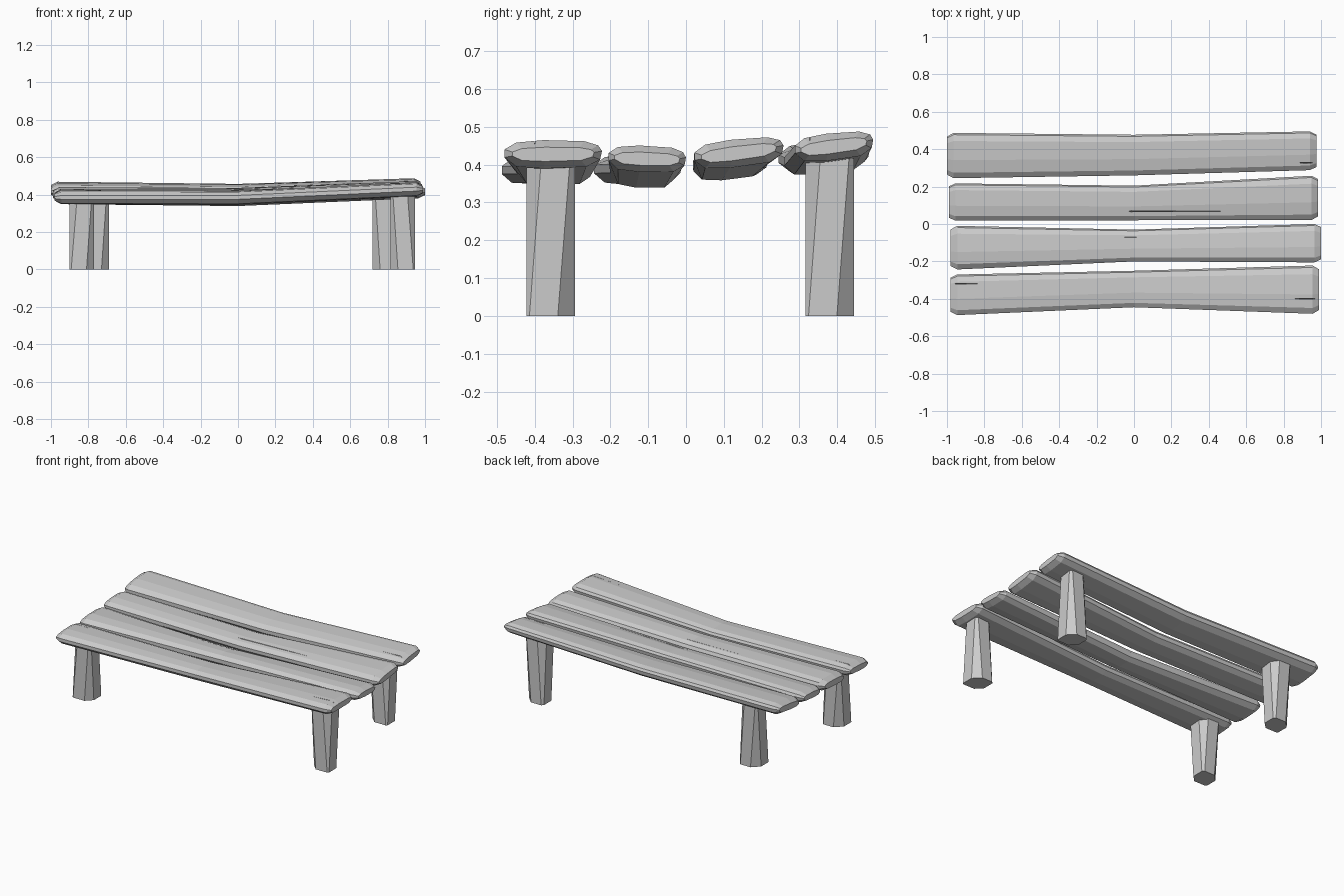
import bpy, bmesh
from mathutils import Vector, Matrix

cube = bpy.data.objects.get("Cube")
if cube:
    bpy.data.objects.remove(cube)

wood = bpy.data.materials.new("grey_wood")
wood.use_nodes = True
grey = (0.6, 0.6, 0.6, 1)
wood.diffuse_color = grey
wood.node_tree.nodes["Principled BSDF"].inputs["Base Color"].default_value = grey


def finish(bm, name):
    bmesh.ops.recalc_face_normals(bm, faces=bm.faces)
    mesh = bpy.data.meshes.new(name)
    bm.to_mesh(mesh)
    bm.free()
    mesh.materials.append(wood)
    obj = bpy.data.objects.new(name, mesh)
    bpy.context.collection.objects.link(obj)
    return obj


# Worn plank section: across the width and through the thickness, both -0.5 to 0.5
SECTION = [(-.5, -.1), (-.5, .18), (-.38, .42), (-.1, .5), (.32, .45), (.46, .3),
           (.5, .1), (.48, -.2), (.34, -.45), (-.1, -.5), (-.38, -.42)]


def ring(bm, x, station, wide=1.0, thick=1.0):
    y0, y1, z0, z1, tilt = station
    verts = []
    for u, v in SECTION:
        y = (y0 + y1) / 2 + u * (y1 - y0) * wide
        z = (z0 + z1) / 2 + v * (z1 - z0) * thick + u * tilt
        verts.append(bm.verts.new((x, y, z)))
    return verts


def plank(name, x0, x1, right, middle, left):
    bm = bmesh.new()
    rings = [ring(bm, x0, right, .84, .5), ring(bm, x0 + .035, right),
             ring(bm, 0, middle),
             ring(bm, x1 - .035, left), ring(bm, x1, left, .84, .5)]
    for a, b in zip(rings, rings[1:]):
        for i in range(len(a)):
            j = (i + 1) % len(a)
            bm.faces.new((a[i], a[j], b[j], b[i]))
    bm.faces.new(rings[0])
    bm.faces.new(rings[-1])
    return finish(bm, name)


def crack(board, x0, x1, y, z, width, peak=.3):
    """Cut a shallow tapering split into the top of a board."""
    bm = bmesh.new()
    xm = x0 + (x1 - x0) * peak
    top, keel = z + .06, z - .02
    ends = [bm.verts.new(p) for p in ((x0, y, top), (xm, y + width / 2, top),
                                      (x1, y, top), (xm, y - width / 2, top))]
    low = [bm.verts.new(p) for p in ((x0, y, z), (xm, y, keel), (x1, y, z))]
    bm.faces.new(ends)
    for f in ((ends[0], ends[1], low[1], low[0]), (ends[1], ends[2], low[2], low[1]),
              (ends[2], ends[3], low[1], low[2]), (ends[3], ends[0], low[0], low[1])):
        bm.faces.new(f)
    cutter = finish(bm, "crack_cutter")
    cutter.hide_render = True
    mod = board.modifiers.new("crack", 'BOOLEAN')
    mod.operation, mod.solver, mod.object = 'DIFFERENCE', 'EXACT', cutter
    bpy.ops.object.select_all(action='DESELECT')
    bpy.context.view_layer.objects.active = board
    board.select_set(True)
    bpy.ops.object.modifier_apply(modifier=mod.name)
    bpy.data.objects.remove(cutter)


# Seat planks: each station is back-to-front span, bottom, top and tilt
front = plank("front_plank", -.98, .99, (-.487, -.27, .35, .425, .01),
              (-.445, -.25, .345, .42, 0), (-.48, -.222, .39, .465, .002))
front_mid = plank("front_middle_plank", -.98, 1, (-.243, -.01, .35, .43, .01),
                  (-.2, -.03, .338, .425, -.01), (-.205, 0, .38, .45, -.006))
back_mid = plank("back_middle_plank", -.99, .985, (.018, .217, .365, .44, .012),
                 (.02, .205, .36, .435, .015), (.022, .258, .394, .468, .025))
back = plank("back_plank", -1, .975, (.245, .487, .385, .465, .025),
             (.26, .477, .375, .455, .02), (.288, .495, .412, .484, .022))

# Splits in the wood
crack(back_mid, -.07, .47, .068, .43, .024, .1)
crack(front_mid, -.42, .06, -.07, .425, .012, .9)
crack(front, -.98, -.8, -.32, .424, .02, .15)
crack(front, .66, .98, -.4, .455, .01, .8)
crack(back, .79, .96, .327, .463, .014, .8)


def leg(name, x, y, height, flip):
    """Square post with slanting hewn corners."""
    bm = bmesh.new()
    bmesh.ops.create_cube(bm, size=1, matrix=Matrix.Translation((0, 0, .5)))
    bmesh.ops.scale(bm, vec=(.13, .128, height), verts=bm.verts)
    for sx, sy, low, high in ((1, 1, .045, .012), (1, -1, .008, .04),
                              (-1, -1, .04, .012), (-1, 1, .012, .04)):
        # plane through three points across one upright corner
        px, py = sx * .065, sy * .064
        a = Vector((px - sx * low, py, 0))
        b = Vector((px, py - sy * low, 0))
        c = Vector((px - sx * high, py, height))
        normal = (b - a).cross(c - a)
        if normal.dot(Vector((px, py, 0)) - a) < 0:
            normal = -normal
        geom = bm.verts[:] + bm.edges[:] + bm.faces[:]
        cut = bmesh.ops.bisect_plane(bm, geom=geom, plane_co=a, plane_no=normal,
                                     clear_outer=True)
        edges = [e for e in cut["geom_cut"] if isinstance(e, bmesh.types.BMEdge)]
        bmesh.ops.contextual_create(bm, geom=edges)
    bmesh.ops.transform(bm, matrix=Matrix.Translation((x, y, 0)) @
                        Matrix.Diagonal((flip, 1, 1, 1)), verts=bm.verts)
    return finish(bm, name)


# Legs
leg("front_right_leg", -.835, -.358, .385, -1)
leg("front_left_leg", .88, -.358, .42, 1)
leg("back_right_leg", -.755, .38, .41, -1)
leg("back_left_leg", .785, .38, .43, 1)
